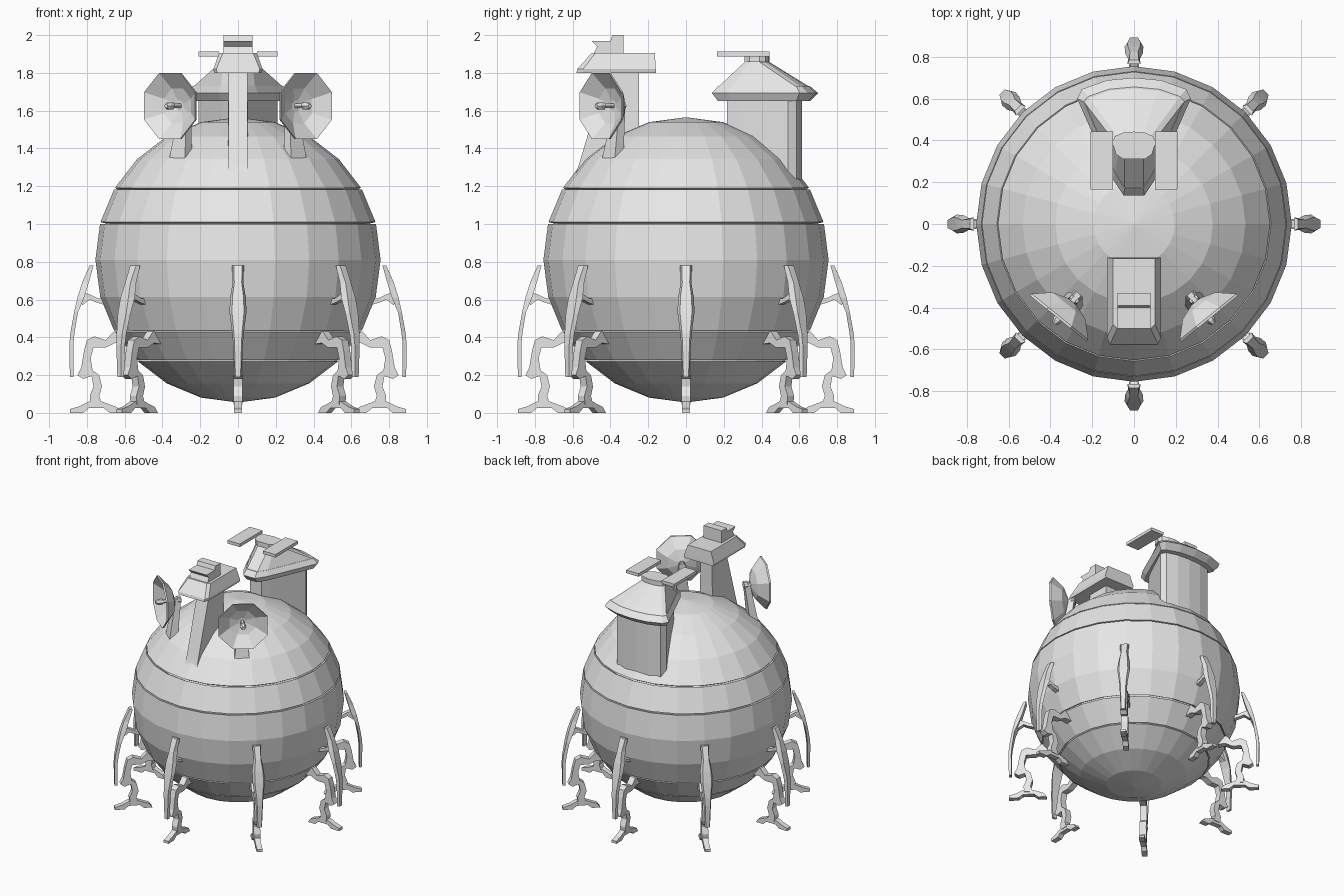
import bpy, bmesh, math
from mathutils import Vector, Matrix

if "Cube" in bpy.data.objects:
    bpy.data.objects.remove(bpy.data.objects["Cube"])

grey = bpy.data.materials.new("plain grey")
grey.diffuse_color = (0.8, 0.8, 0.8, 1)
grey.use_nodes = True
grey.node_tree.nodes["Principled BSDF"].inputs["Base Color"].default_value = grey.diffuse_color


def finish(name, bm, matrix=None):
    bmesh.ops.recalc_face_normals(bm, faces=bm.faces)
    me = bpy.data.meshes.new(name)
    bm.to_mesh(me)
    bm.free()
    me.materials.append(grey)
    ob = bpy.data.objects.new(name, me)
    bpy.context.collection.objects.link(ob)
    if matrix:
        ob.matrix_world = matrix
    return ob


def loft(name, rings, matrix=None, caps=True):
    """Skin closed rings of equal point count."""
    bm = bmesh.new()
    vs = [[bm.verts.new(p) for p in r] for r in rings]
    n = len(vs[0])
    for a, b in zip(vs, vs[1:]):
        for i in range(n):
            j = (i + 1) % n
            bm.faces.new((a[i], a[j], b[j], b[i]))
    if caps:
        bm.faces.new(vs[0])
        bm.faces.new(vs[-1])
    return finish(name, bm, matrix)


def plate(name, outline, w, matrix=None):
    """Side profile (first axis, z) extruded to half width w."""
    axis_y = [[(r, s * w, z) for r, z in outline] for s in (-1, 1)]
    return loft(name, axis_y, matrix)


def box(name, x0, x1, y0, y1, z0, z1):
    return loft(name, [[(x0, y0, z), (x1, y0, z), (x1, y1, z), (x0, y1, z)] for z in (z0, z1)])


def circle(r, z, n, off=0.0):
    return [(r * math.cos(math.tau * i / n + off), r * math.sin(math.tau * i / n + off), z)
            for i in range(n)]


# Spherical hull, 24 sides, with four thin panel grooves
R, ZC = 0.755, 0.81
rings = []
for k in range(-6, 7):
    a = math.radians(15 * k)
    r, z = max(R * math.cos(a), 0.001), ZC + R * math.sin(a)
    if k in (-3, -2, 1, 2):
        nr, nz = math.cos(a), math.sin(a)
        tr, tz = -nz, nr
        for t, d in ((-.005, 0), (-.005, .03), (.005, .03), (.005, 0)):
            rings.append(circle(r + tr * t - nr * d, z + tz * t - nz * d, 24))
    else:
        rings.append(circle(r, z, 24))
loft("hull", rings)

# Eight legs: curved guard, bracket, jointed limb, clawed foot
guard = [(.765, .785, .78, .032), (.79, .825, .69, .028), (.815, .85, .61, .042),
         (.848, .868, .53, .045), (.866, .888, .42, .03), (.872, .893, .36, .026),
         (.872, .89, .19, .019)]
bracket = [(.70, .57), (.75, .585), (.785, .60), (.825, .57), (.835, .60),
           (.81, .635), (.78, .625), (.74, .605), (.70, .61)]
limb = [(.56, .43), (.66, .43), (.70, .385), (.76, .405), (.80, .385), (.815, .33),
        (.83, .24), (.85, .20), (.82, .18), (.775, .195), (.765, .14), (.785, .09),
        (.78, .045), (.72, .045), (.735, .09), (.72, .14), (.735, .20), (.77, .225),
        (.78, .29), (.765, .345), (.70, .345), (.65, .37), (.56, .36)]
foot = [(.62, 0), (.64, .03), (.72, .06), (.79, .06), (.84, .035), (.89, .02),
        (.89, 0), (.82, 0), (.79, .025), (.71, .025), (.68, 0)]
for i in range(8):
    m = Matrix.Rotation(math.radians(45 * i), 4, 'Z')
    loft("leg_guard", [[(a, -w, z), (b, -w * .7, z), (b, w * .7, z), (a, w, z)]
                       for a, b, z, w in guard], m)
    plate("leg_bracket", bracket, .018, m)
    plate("leg_limb", limb, .024, m)
    plate("leg_foot", foot, .02, m)

# Front periscope column, head and top block
loft("periscope_column", [
    [(-.055, -.60, 1.22), (.055, -.60, 1.22), (.055, -.25, 1.22), (-.055, -.25, 1.22)],
    [(-.05, -.565, 1.32), (.05, -.565, 1.32), (.055, -.25, 1.32), (-.055, -.25, 1.32)],
    [(-.05, -.42, 1.81), (.05, -.42, 1.81), (.05, -.25, 1.81), (-.05, -.25, 1.81)]])


def head_ring(w, wf, y0, y1, y2, z):
    return [(-wf, y0, z), (wf, y0, z), (w, y1, z), (w, y2, z), (-w, y2, z), (-w, y1, z)]


loft("periscope_head", [head_ring(.125, .11, -.58, -.55, -.16, 1.80),
                        head_ring(.13, .115, -.575, -.545, -.16, 1.82),
                        head_ring(.10, .08, -.50, -.48, -.165, 1.905)])
block = [(-.50, 1.97), (-.40, 1.97), (-.39, 2.0), (-.33, 2.0), (-.33, 1.90),
         (-.49, 1.90), (-.47, 1.94)]
plate("periscope_block", block, .078, Matrix.Rotation(math.pi / 2, 4, 'Z'))

# Two octagonal dishes with feed, back stub and post
for s in (-1, 1):
    n = Vector((s * .63, -.777, 0)).normalized()
    side = Vector((0, 0, 1)).cross(n)
    m = Matrix((side, Vector((0, 0, 1)), n)).transposed().to_4x4()
    m.translation = Vector((s * .362, -.453, 1.625))
    o = math.pi / 8
    loft("dish_bowl", [circle(r, z, 8, o) for r, z in (
        (.03, -.085), (.10, -.065), (.178, -.008), (.189, 0), (.189, -.012),
        (.11, -.08), (.03, -.105))], m)
    loft("dish_feed", [circle(r, z, 6) for r, z in (
        (.014, -.10), (.014, -.02), (.022, -.02), (.022, .01), (.012, .03))], m)
    loft("dish_stub", [circle(r, z, 6) for r, z in (
        (.028, -.155), (.028, -.13), (.02, -.13), (.02, -.09))], m)
    top, base = Vector((s * .278, -.35, 1.64)), Vector((s * .305, -.39, 1.33))
    post = []
    for c, a, b in ((base, .055, .03), (top, .022, .02)):
        post.append([c + side * (a * p) + n * (b * q)
                     for p, q in ((-1, -1), (1, -1), (1, 1), (-1, 1))])
    loft("dish_post", post)


# Rear tower: wedge-shaped body, collar, sloped roof, cap and panels
def wedge(half, z):
    return [(x, y, z) for x, y in half] + [(-x, y, z) for x, y in reversed(half) if x > 0]


body = [(.05, .217), (.085, .28), (.21, .54), (.19, .585), (.10, .607), (0, .614)]
rim = [(.05, .137), (.105, .22), (.272, .60), (.25, .645), (.13, .688), (0, .70)]
lip = [(.045, .17), (.09, .24), (.24, .585), (.22, .61), (.12, .645), (0, .656)]
peak = [(.045, .31), (.075, .335), (.09, .39), (.08, .42), (.045, .437), (0, .442)]
loft("tower_body", [wedge(body, 1.15), wedge(body, 1.68)])
loft("tower_collar", [wedge(lip, 1.65), wedge(rim, 1.693), wedge(lip, 1.73)])
loft("tower_roof", [wedge(lip, 1.725), wedge(peak, 1.857)])
loft("tower_cap", [wedge([(x * 1.15, y) for x, y in peak], z) for z in (1.857, 1.893)])
for s in (-1, 1):
    box("tower_panel", *sorted((s * .10, s * .208)), .165, .443, 1.888, 1.912)
